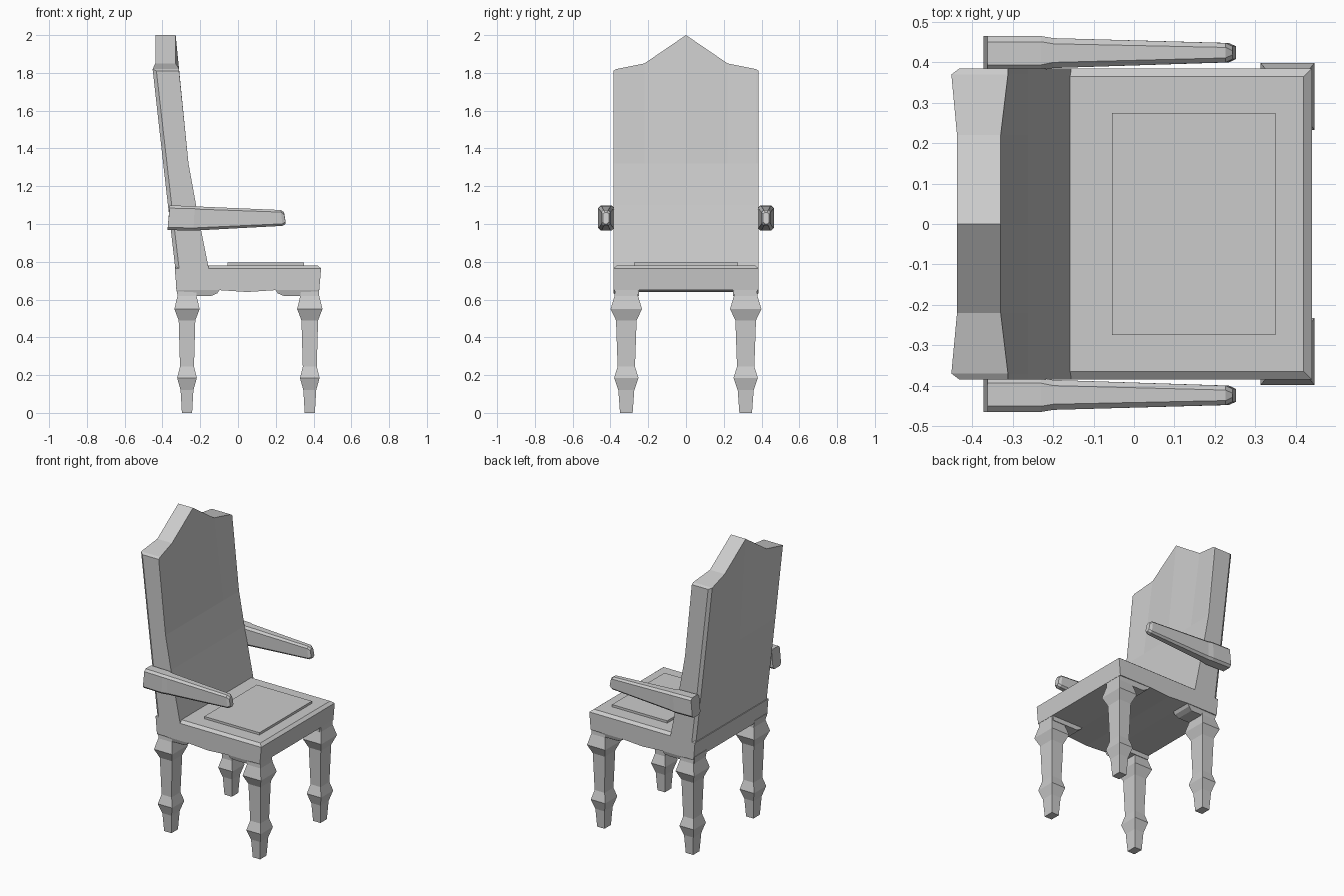
import bpy, bmesh

if "Cube" in bpy.data.objects:
    bpy.data.objects.remove(bpy.data.objects["Cube"])


def make(name, verts, faces):
    bm = bmesh.new()
    vs = [bm.verts.new(v) for v in verts]
    for f in faces:
        bm.faces.new([vs[i] for i in f])
    bmesh.ops.recalc_face_normals(bm, faces=bm.faces)
    mesh = bpy.data.meshes.new(name)
    bm.to_mesh(mesh)
    bm.free()
    ob = bpy.data.objects.new(name, mesh)
    bpy.context.collection.objects.link(ob)
    return ob


def loft(name, rings):
    """Skin a list of equal-length closed rings and cap both ends."""
    n = len(rings[0])
    faces = [tuple(range(n)), tuple((len(rings) - 1) * n + i for i in range(n))]
    for r in range(len(rings) - 1):
        for i in range(n):
            j = (i + 1) % n
            faces.append((r * n + i, r * n + j, (r + 1) * n + j, (r + 1) * n + i))
    return make(name, [p for ring in rings for p in ring], faces)


def rect(x0, x1, y0, y1, z):
    return [(x0, y0, z), (x1, y0, z), (x1, y1, z), (x0, y1, z)]


# Legs: four-sided turned profile (z, half width)
leg_profile = [(0, .027), (.12, .034), (.185, .052), (.245, .037),
               (.49, .044), (.55, .067), (.62, .05), (.66, .048)]
for label, cx in (("front", .38), ("back", -.27)):
    for side in (-1, 1):
        cy = side * .316
        loft(label + "_leg", [rect(cx - h, cx + h, cy - h * 1.24, cy + h * 1.24, z)
                              for z, h in leg_profile])

# Seat: apron with a shallow wavy lower edge, chamfered around the top
under = [(-.325, .65), (-.1, .65), (.05, .64), (.2, .65), (.43, .65)]
outline = [(-.335, .765)] + under + [(.44, .765)]
loft("seat_apron", [[(x, y, z) for x, z in outline] for y in (-.385, .385)])
loft("seat_top", [rect(-.335, .44, -.385, .385, .765),
                  rect(-.32, .42, -.365, .365, .781)])
loft("seat_panel", [rect(-.055, .35, -.275, .275, .778),
                    rect(-.055, .35, -.275, .275, .796)])

# Brackets under the seat at each leg, scooped toward the middle
for side in (-1, 1):
    for label, pts in (
            ("front", [(.43, .67), (.42, .62), (.24, .62), (.21, .633), (.195, .655)]),
            ("back", [(-.33, .67), (-.32, .62), (-.14, .62), (-.11, .633), (-.095, .655)])):
        outer = [(x, side * (.384 if z > .63 else .37), z) for x, z in pts]
        inner = [(x, side * .25, z) for x, z in pts]
        loft(label + "_bracket", [outer, inner])

# Backrest: grid of columns across the width, leaning and crowned at the top
cols = [(-.385, 1.81), (-.37, 1.82), (-.22, 1.85), (0, 2.0),
        (.22, 1.85), (.37, 1.82), (.385, 1.81)]
rows = [(.765, -.332, -.155), (1.1, -.371, -.222), (1.32, -.396, -.262), (None, 0, 0)]
verts = []
for z, xb, xf in rows:
    for y, top in cols:
        mid = abs(y) < .3
        b, f = (xb, xf) if z else ((-.438, -.33) if mid else (-.452, -.312))
        if abs(y) > .38:
            b += .02
        verts += [(b, y, z or top), (f, y, z or top)]
n, R = len(cols), len(rows)
vid = lambda r, c, s: (r * n + c) * 2 + s
faces = []
for r in range(R - 1):
    for s in (0, 1):
        faces += [(vid(r, c, s), vid(r, c + 1, s), vid(r + 1, c + 1, s), vid(r + 1, c, s))
                  for c in range(n - 1)]
    for c in (0, n - 1):
        faces.append((vid(r, c, 0), vid(r, c, 1), vid(r + 1, c, 1), vid(r + 1, c, 0)))
for r in (0, R - 1):
    faces += [(vid(r, c, 0), vid(r, c, 1), vid(r, c + 1, 1), vid(r, c + 1, 0))
              for c in range(n - 1)]
make("backrest", verts, faces)

# Armrests: chamfered section lofted forward; (x, slant, y0, y1, z0, z1)
arm = [(-.372, .01, .38, .465, .968, 1.098), (-.235, .005, .38, .465, .965, 1.095),
       (-.2, 0, .386, .46, .967, 1.092), (.235, -.008, .4, .448, .99, 1.074),
       (.252, -.008, .408, .44, 1.0, 1.062)]
for side in (-1, 1):
    rings = []
    for x, sl, y0, y1, z0, z1 in arm:
        c = .014 if x < .2 else .011
        sec = [(y0 + c, z0), (y1 - c, z0), (y1, z0 + c), (y1, z1 - c),
               (y1 - c, z1), (y0 + c, z1), (y0, z1 - c), (y0, z0 + c)]
        rings.append([(x + (sl if z > (z0 + z1) / 2 else 0), side * y, z) for y, z in sec])
    loft("armrest", rings)
